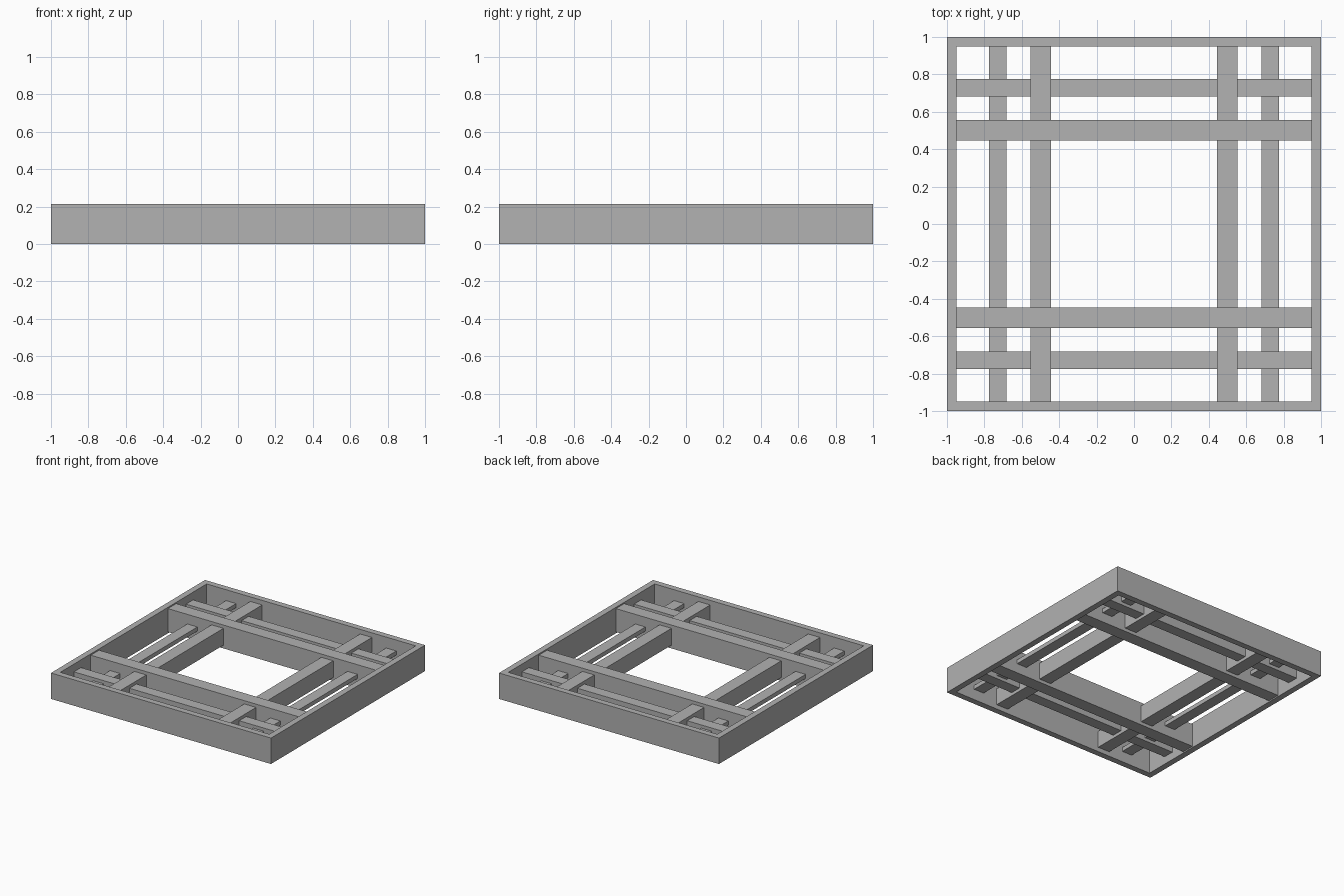
import bpy
import bmesh

cube = bpy.data.objects.get("Cube")
if cube:
    bpy.data.objects.remove(cube, do_unlink=True)

HEIGHT = 0.213
INNER = 0.95

grey = bpy.data.materials.new("plain_grey")
grey.use_nodes = True
colour = (0.445, 0.445, 0.445, 1)
grey.diffuse_color = colour
grey.node_tree.nodes["Principled BSDF"].inputs["Base Color"].default_value = colour


def add_object(name, bm):
    bmesh.ops.recalc_face_normals(bm, faces=bm.faces)
    mesh = bpy.data.meshes.new(name)
    bm.to_mesh(mesh)
    bm.free()
    mesh.materials.append(grey)
    obj = bpy.data.objects.new(name, mesh)
    bpy.context.collection.objects.link(obj)
    return obj


def add_beam(name, axis, near, far, half_height):
    """Full-span beam between offsets near and far, centred in the frame height."""
    bm = bmesh.new()
    bmesh.ops.create_cube(bm, size=1)
    along, across = 2 * INNER, abs(far - near)
    size = (along, across) if axis == "x" else (across, along)
    middle = (near + far) / 2
    centre = (0, middle) if axis == "x" else (middle, 0)
    bmesh.ops.scale(bm, vec=(*size, 2 * half_height), verts=bm.verts)
    bmesh.ops.translate(bm, vec=(*centre, HEIGHT / 2), verts=bm.verts)
    add_object(name, bm)


# Outer frame: a square ring with open middle
bm = bmesh.new()
corners = [(-1, -1), (1, -1), (1, 1), (-1, 1)]
loops = [[bm.verts.new((x * r, y * r, z)) for x, y in corners]
         for r, z in ((1, 0), (1, HEIGHT), (INNER, HEIGHT), (INNER, 0))]
for i, loop in enumerate(loops):
    following = loops[(i + 1) % 4]
    for j in range(4):
        k = (j + 1) % 4
        bm.faces.new((loop[j], loop[k], following[k], following[j]))
add_object("outer_frame", bm)

# Nested lattice beams, mirrored in pairs, each layer shallower than the last
layers = [
    ("main_cross_beam", "x", 0.447, 0.555, 0.096),
    ("main_long_beam", "y", 0.445, 0.553, 0.069),
    ("thin_cross_beam", "x", 0.682, 0.774, 0.043),
    ("thin_long_beam", "y", 0.682, 0.774, 0.017),
]
for name, axis, near, far, half_height in layers:
    sides = ("back", "front") if axis == "x" else ("left", "right")
    for side, sign in zip(sides, (1, -1)):
        add_beam(f"{name}_{side}", axis, sign * near, sign * far, half_height)
